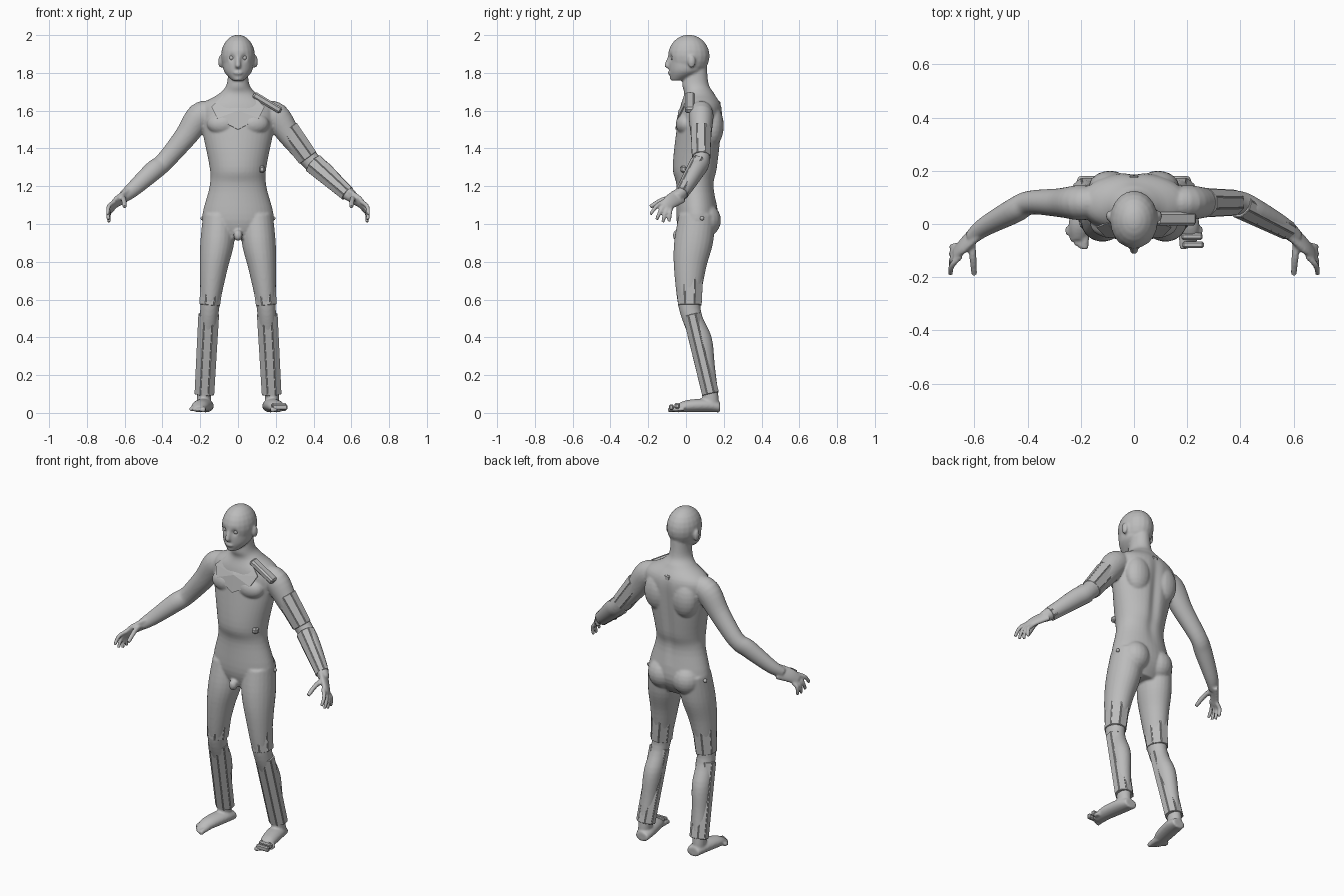
import bpy, bmesh, math
from mathutils import Vector, Matrix

cube = bpy.data.objects.get("Cube")
if cube:
    bpy.data.objects.remove(cube, do_unlink=True)

grey = bpy.data.materials.new("plain_grey")
grey.use_nodes = True
grey.diffuse_color = (0.5, 0.5, 0.5, 1)
grey.node_tree.nodes["Principled BSDF"].inputs["Base Color"].default_value = grey.diffuse_color

UP = Vector((0, 0, 1))
BACK = Vector((0, 1, 0))


def finish(name, bm, smooth=False):
    """Turn a bmesh into a named, coloured object."""
    bmesh.ops.recalc_face_normals(bm, faces=bm.faces)
    for face in bm.faces:
        face.smooth = smooth
    mesh = bpy.data.meshes.new(name)
    bm.to_mesh(mesh)
    bm.free()
    mesh.materials.append(grey)
    obj = bpy.data.objects.new(name, mesh)
    bpy.context.collection.objects.link(obj)
    return obj


def spline(points, steps):
    """Smooth Catmull-Rom run through stations of x, y, z, width, depth."""
    knots = [Vector(point) for point in points]
    knots = [knots[0]] + knots + [knots[-1]]
    result = []
    for before, start, end, after in zip(knots, knots[1:], knots[2:], knots[3:]):
        leave, arrive = (end - before) / 2, (after - start) / 2
        for step in range(steps):
            t = step / steps
            ease = t * t * (3 - 2 * t)
            result.append(start.lerp(end, ease) + leave * (t * (1 - t) ** 2) - arrive * (t * t * (1 - t)))
    return result + [knots[-1]]


def loft(bm, points, side=1, axis=None, ref=BACK, sides=24, steps=5):
    """Closed tube of elliptical rings; a given axis keeps all rings parallel."""
    stations = spline(points, steps)
    last = len(stations) - 1
    rings = []
    for i, station in enumerate(stations):
        along = stations[min(i + 1, last)] - stations[max(i - 1, 0)]
        tangent = axis or along.to_3d().normalized() if len(along) == 3 else axis or Vector(along[:3]).normalized()
        deep = (ref - tangent * ref.dot(tangent)).normalized()
        wide = tangent.cross(deep)
        x, y, z, width, depth = station
        ring = []
        for k in range(sides):
            angle = math.tau * (k + 0.5) / sides
            co = Vector((x, y, z)) + wide * (width * math.cos(angle)) + deep * (depth * math.sin(angle))
            ring.append(bm.verts.new((co.x * side, co.y, co.z)))
        rings.append(ring)
    for lower, upper in zip(rings, rings[1:]):
        for k in range(sides):
            n = (k + 1) % sides
            bm.faces.new((lower[k], lower[n], upper[n], upper[k]))
    bm.faces.new(rings[0])
    bm.faces.new(rings[-1])


def column(bm, rows):
    """Upright central form from rows of z, y, width, depth."""
    loft(bm, [(0, y, z, width, depth) for z, y, width, depth in rows], axis=UP, sides=40)


def limb(bm, rows, flat, side, **options):
    """Tube from rows of x, y, z, radius with one depth-to-width ratio."""
    loft(bm, [(x, y, z, r, r * flat) for x, y, z, r in rows], side, **options)


def digit(bm, base, tip, radius, side, bend):
    """Finger or toe: a bent tube with a narrow end."""
    middle = base.lerp(tip, 0.5) + bend
    rows = [(*base, radius), (*middle, radius), (*tip, radius * 0.8)]
    limb(bm, rows, 1, side, ref=UP, sides=12)


def ball(bm, centre, radii):
    matrix = Matrix.Translation(centre) @ Matrix.Diagonal((*radii, 1))
    bmesh.ops.create_uvsphere(bm, u_segments=20, v_segments=12, radius=1, matrix=matrix)


def box(name, centre, size, tilt=0):
    """Small chamfered block."""
    bm = bmesh.new()
    turn = Matrix.Rotation(math.radians(tilt), 4, 'Y')
    matrix = Matrix.Translation(centre) @ turn @ Matrix.Diagonal((*size, 1))
    bmesh.ops.create_cube(bm, size=1, matrix=matrix)
    bmesh.ops.bevel(bm, geom=bm.edges[:], offset=min(size) / 4, segments=1, affect='EDGES')
    finish(name, bm)


def guard(name, top, bottom, flat, side=1):
    """Eight-sided limb guard with raised flat strips."""
    bm = bmesh.new()
    limb(bm, [top, bottom], flat, side, sides=8, steps=1)
    bmesh.ops.recalc_face_normals(bm, faces=bm.faces)
    strips = [face for face in bm.faces if len(face.verts) == 4]
    bmesh.ops.inset_individual(bm, faces=strips, thickness=0.003, depth=0.003)
    finish(name, bm)


body = bmesh.new()

# Neck and torso
column(body, [(1.84, .05, .05, .06), (1.74, .05, .06, .07), (1.69, .07, .1, .08), (1.62, .08, .2, .11),
              (1.5, .07, .19, .12), (1.3, .05, .15, .12), (1.2, .05, .15, .1), (1.02, .06, .19, .11),
              (.92, .05, .12, .07)])

# Skull, jaw, nose, lips, chin and groin
ball(body, (0, .015, 1.89), (.09, .11, .112))
column(body, [(1.88, 0, .08, .09), (1.81, 0, .075, .09), (1.76, -.045, .03, .035)])
limb(body, [(0, -.085, 1.89, .01), (0, -.1, 1.84, .014), (0, -.09, 1.825, .012)], 1, 1, axis=UP)
ball(body, (0, -.087, 1.8), (.024, .01, .01))
ball(body, (0, -.07, 1.77), (.022, .015, .013))
ball(body, (0, -.045, .94), (.024, .025, .03))

for side in (1, -1):
    # Ears, chest, shoulder blades and seat
    ball(body, (side * .092, .03, 1.86), (.013, .02, .034))
    ball(body, (side * .08, 0, 1.53), (.085, .054, .06))
    ball(body, (side * .09, .14, 1.52), (.08, .06, .11))
    ball(body, (side * .08, .1, 1.02), (.085, .085, .09))

    # Leg and foot
    limb(body, [(.1, .06, 1.05, .085), (.11, .04, .9, .09), (.13, .02, .75, .072), (.15, .02, .55, .05),
                (.16, .075, .4, .053), (.17, .1, .25, .046), (.18, .13, .08, .037), (.18, .13, .03, .035)],
         1.15, side, axis=UP)
    limb(body, [(.17, .18, .03, .04), (.18, .11, .04, .05), (.2, 0, .035, .045), (.21, -.06, .02, .025)],
         0.7, side, axis=-BACK, ref=UP)

    # Toes, shorter and thinner towards the outside
    for i in range(5):
        x = .184 + .016 * i
        radius = .011 if i else .016
        base, tip = Vector((x, -.01, .02)), Vector((x, -.095 + i * i / 300, .015))
        digit(body, base, tip, radius, side, UP / 300)

    # Arm and palm
    limb(body, [(.13, .08, 1.59, .06), (.2, .08, 1.57, .073), (.28, .08, 1.46, .06), (.39, .08, 1.33, .05),
                (.45, .05, 1.28, .052), (.56, -.01, 1.18, .04), (.61, -.05, 1.14, .03)], 0.9, side)
    limb(body, [(.59, -.03, 1.15, .02), (.64, -.08, 1.12, .018), (.67, -.11, 1.09, .014)],
         2.2, side, ref=UP - BACK)

    # Fingers fan from first to little, then the thumb
    for i in range(4):
        t = i / 3
        base = Vector((.65, -.12, 1.12)).lerp(Vector((.66, -.08, 1.08)), t)
        tip = Vector((.69, -.19, 1.05)).lerp(Vector((.68, -.09, 1.01)), t)
        tip -= UP * (math.sin(math.pi * t) / 60)
        digit(body, base, tip, .0115, side, Vector((.013, 0, .01)))
    digit(body, Vector((.61, -.06, 1.14)), Vector((.6, -.19, 1.09)), .014, side, UP / 80)

# Fuse the body into one smooth skin
skin = finish("body_skin", body, True)
remesh = skin.modifiers.new("fuse", 'REMESH')
remesh.mode = 'VOXEL'
remesh.voxel_size = 0.0065
remesh.use_smooth_shade = True
relax = skin.modifiers.new("relax", 'SMOOTH')
relax.iterations = 4
graph = bpy.context.evaluated_depsgraph_get()
fused = bpy.data.meshes.new_from_object(skin.evaluated_get(graph))
skin.modifiers.clear()
skin.data = fused

# Sculpt the eye sockets and the spine groove
for vert in fused.vertices:
    x, y, z = abs(vert.co.x), vert.co.y, vert.co.z
    if z > 1.8 and y < 0:
        reach = (Vector((x, y, z)) - Vector((.034, -.086, 1.88))).length / .017
        vert.co.y += .012 * math.exp(-reach * reach)
    elif y > .1 and 1.1 < z < 1.7:
        fade = math.sin(math.pi * (z - 1.1) / .6)
        vert.co.y -= .014 * fade * math.exp(-(x / .03) ** 2)

for side, word in ((1, "left"), (-1, "right")):
    # Eyes and hip studs
    for part, centre, radius in (("eye", (side * .033, -.066, 1.88), .0145),
                                 ("hip_stud", (side * .187, .085, 1.03), .011)):
        bm = bmesh.new()
        ball(bm, centre, [radius] * 3)
        finish(f"{word}_{part}", bm, True)

    # Leg guards
    guard(f"{word}_shin_guard", (.155, .03, .52, .056), (.178, .13, .1, .053), 0.85, side)
    guard(f"{word}_thigh_guard", (.13, .02, .78, .066), (.15, .02, .57, .056), 1.15, side)

# Guards on the left arm
guard("upper_arm_guard", (.26, .08, 1.5, .064), (.37, .08, 1.35, .056), 0.87)
guard("forearm_guard", (.4, .07, 1.32, .056), (.58, -.025, 1.16, .04), 0.85)

# Plates and fittings
box("shoulder_plate", (.155, .02, 1.642), (.17, .05, .036), 31)
box("waist_fitting", (.127, -.014, 1.29), (.034, .034, .034))
box("back_plate", (0, .172, 1.6), (.035, .022, .1))
box("toe_bar", (.222, -.078, .03), (.08, .024, .03))
box("instep_bar", (.218, -.047, .037), (.08, .026, .03))

# Faceted collar plate
bm = bmesh.new()
half = [(.08, .01, 1.68), (.14, -.014, 1.62), (.11, -.044, 1.56)]
rim = half + [(0, -.057, 1.5)] + [(-x, y, z) for x, y, z in reversed(half)]
rim = [bm.verts.new(point) for point in rim]
hub = bm.verts.new((0, -.04, 1.6))
for first, second in zip(rim, rim[1:] + rim[:1]):
    bm.faces.new((hub, first, second))
plate = finish("collar_plate", bm)
plate.modifiers.new("thickness", 'SOLIDIFY').thickness = 0.006
